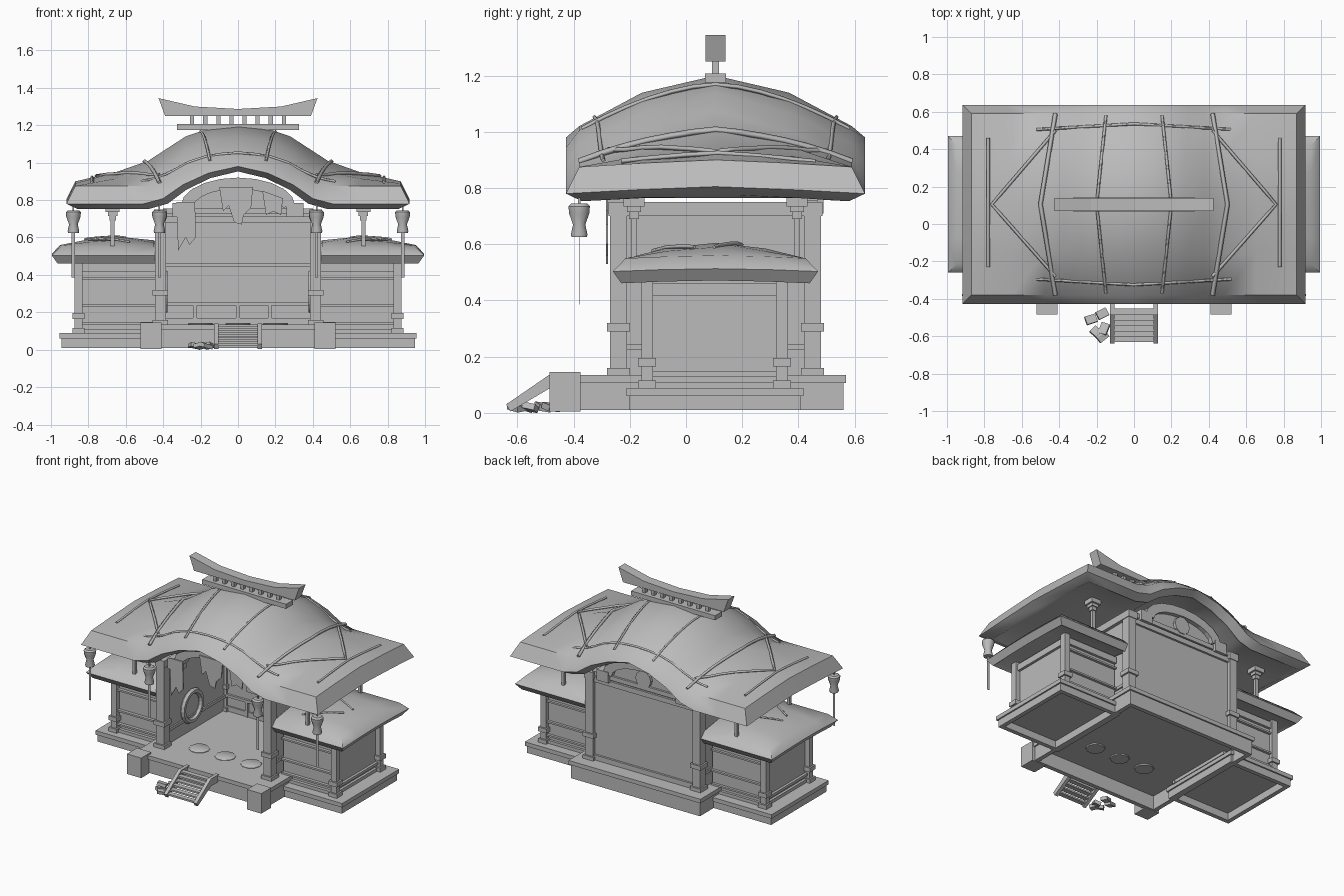
import bpy, bmesh, math, random
from mathutils import Euler

random.seed(4)
cube = bpy.data.objects.get("Cube")
if cube:
    bpy.data.objects.remove(cube)

grey = bpy.data.materials.new("plain_grey")
grey.use_nodes = True
grey.diffuse_color = (.5, .5, .5, 1)
grey.node_tree.nodes["Principled BSDF"].inputs["Base Color"].default_value = (.5, .5, .5, 1)
smooth_parts = []


def finish(name, bm, smooth=False):
    bmesh.ops.recalc_face_normals(bm, faces=bm.faces)
    mesh = bpy.data.meshes.new(name)
    bm.to_mesh(mesh)
    bm.free()
    mesh.materials.append(grey)
    obj = bpy.data.objects.new(name, mesh)
    bpy.context.collection.objects.link(obj)
    if smooth:
        smooth_parts.append(obj)


def box(name, x=0, y=0, base=0, wide=.1, deep=.1, tall=.1, tilt=(0, 0, 0), pair=False):
    """Box standing on its base height; pair adds the mirrored twin."""
    for side in ((1, -1) if pair else (1,)):
        bm = bmesh.new()
        bmesh.ops.create_cube(bm, size=1)
        bmesh.ops.scale(bm, vec=(wide, deep, tall), verts=bm.verts)
        bmesh.ops.rotate(bm, matrix=Euler(tilt).to_matrix(), verts=bm.verts)
        bmesh.ops.translate(bm, vec=(x * side, y, base + tall / 2), verts=bm.verts)
        finish(name + (("_left" if side > 0 else "_right") if pair else ""), bm)


def prism(name, outline, start, end, axis="y"):
    """Extrude a closed outline along y (points are x,z) or along x (points are y,z)."""
    bm = bmesh.new()
    place = (lambda p, d: (p[0], d, p[1])) if axis == "y" else (lambda p, d: (d, p[0], p[1]))
    near = [bm.verts.new(place(p, start)) for p in outline]
    far = [bm.verts.new(place(p, end)) for p in outline]
    bm.faces.new(near)
    bm.faces.new(far[::-1])
    for i in range(len(near)):
        bm.faces.new((near[i - 1], near[i], far[i], far[i - 1]))
    finish(name, bm)


def lathe(name, profile, x, y, sides=10):
    bm = bmesh.new()
    rings = [[bm.verts.new((x + r * math.cos(math.tau * i / sides),
                            y + r * math.sin(math.tau * i / sides), z))
              for i in range(sides)] for r, z in profile]
    for low, high in zip(rings, rings[1:]):
        for i in range(sides):
            bm.faces.new((low[i - 1], low[i], high[i], high[i - 1]))
    bm.faces.new(rings[0])
    bm.faces.new(rings[-1])
    finish(name, bm, True)


def blend(table, x):
    for (a, p), (b, q) in zip(table, table[1:]):
        if x <= b:
            return p + (q - p) * max(0, x - a) / (b - a)
    return table[-1][1]


def roof(name, xs, ys, height, soffit, drop, flare, inset, lip):
    """Curved top, flared rim, tucked lip and a soffit underneath."""
    bm = bmesh.new()
    cx, cy = (xs[0] + xs[-1]) / 2, (ys[0] + ys[-1]) / 2
    hx, hy = abs(xs[-1] - xs[0]) / 2, (ys[-1] - ys[0]) / 2

    def vert(x, y, out, z):
        return bm.verts.new((cx + (x - cx) * (1 + out / hx), cy + (y - cy) * (1 + out / hy), z))

    def grid(out, level):
        g = [[vert(x, y, out, level(x, y)) for y in ys] for x in xs]
        for i in range(len(xs) - 1):
            for j in range(len(ys) - 1):
                bm.faces.new((g[i][j], g[i + 1][j], g[i + 1][j + 1], g[i][j + 1]))
        return g

    m, n = len(xs) - 1, len(ys) - 1
    loop = ([(i, 0) for i in range(m)] + [(m, j) for j in range(n)]
            + [(i, n) for i in range(m, 0, -1)] + [(0, j) for j in range(n, 0, -1)])
    edge = [(xs[i], ys[j]) for i, j in loop]
    top, under = grid(0, height), grid(-inset - .02, soffit)
    rim = [vert(x, y, flare, height(x, y) - drop(x)) for x, y in edge]
    tuck = [vert(x, y, -inset, height(x, y) - drop(x) - lip) for x, y in edge]
    rings = [[top[i][j] for i, j in loop], rim, tuck, [under[i][j] for i, j in loop]]
    for a, b in zip(rings, rings[1:]):
        for k in range(len(loop)):
            bm.faces.new((a[k - 1], a[k], b[k], b[k - 1]))
    finish(name, bm, True)


def rod(name, path, height, radius=.009, lift=.004):
    """Thin rod laid over a roof along straight plan segments."""
    points = [path[0]]
    for (ax, ay), (bx, by) in zip(path, path[1:]):
        points += [(ax + (bx - ax) * k / 6, ay + (by - ay) * k / 6) for k in range(1, 7)]
    curve = bpy.data.curves.new(name, "CURVE")
    curve.dimensions = "3D"
    curve.bevel_depth, curve.bevel_resolution, curve.use_fill_caps = radius, 0, True
    spline = curve.splines.new("POLY")
    spline.points.add(len(points) - 1)
    for p, (x, y) in zip(spline.points, points):
        p.co = (x, y, height(x, y) + lift, 1)
    curve.materials.append(grey)
    bpy.context.collection.objects.link(bpy.data.objects.new(name, curve))


def platform(name, x, y, wide, deep, tall):
    """Hollow plinth with an overhanging floor slab."""
    box(name + "_floor", x, y, tall - .028, wide + .02, deep + .02, .028)
    for s in (-1, 1):
        box(name + "_long_wall", x, y + s * (deep / 2 - .015), .01, wide, .03, tall - .03)
        box(name + "_end_wall", x + s * (wide / 2 - .015), y, .01, .03, deep, tall - .03)


def collared_post(name, x, y, base, width, tall, collar):
    box(name, x, y, base, width, width, tall, pair=True)
    box(name + "_foot", x, y, base, width + .022, width + .022, .03, pair=True)
    box(name + "_collar", x, y, collar, width + .022, width + .022, .03, pair=True)


MID = .105  # depth of the ridge line

# Main roof
ridge = [(0, 1.2), (.15, 1.185), (.28, 1.14), (.38, 1.075), (.48, 1.01), (.65, .95), (.87, .9)]
eave = [(0, 1.02), (.15, 1.005), (.28, .96), (.38, .9), (.48, .875), (.87, .875)]


def main_drop(x):
    return .04 + .055 * min(1, abs(x) / .4)


def main_height(x, y):
    x = abs(x)
    t = min(1, abs(y - MID) / .485) ** (1.76 - min(.5, x))
    return blend(ridge, x) + (blend(eave, x) - blend(ridge, x)) * t


def main_soffit(x, y):
    return blend(eave, abs(x)) - main_drop(x) - .015


half = [p[0] for p in ridge]
roof("main_roof", [-x for x in half[:0:-1]] + half, [MID + .485 * t for t in (-1, -.54, 0, .54, 1)],
     main_height, main_soffit, main_drop, .047, .01, .027)

# Rods over the main roof
for s in (-1, 1):
    rod("roof_rib", [(.15 * s, -.37), (.2 * s, MID), (.15 * s, .58)], main_height, .008, 0)
    rod("roof_hip_rod", [(.42 * s, -.38), (.5 * s, MID), (.42 * s, .59)], main_height, .012)
    rod("roof_diagonal_rod", [(.42 * s, -.28), (.76 * s, MID), (.42 * s, .5)], main_height)
    rod("roof_side_rod", [(.78 * s, -.23), (.78 * s, .46)], main_height)
    rod("roof_cross_rod", [(-.52, MID + .4 * s), (0, MID + .43 * s), (.52, MID + .4 * s)], main_height, .008, -.002)

# Ridge ornament
box("ridge_base", 0, MID, 1.175, .65, .075, .032)
for i in range(8):
    box("ridge_peg", -.245 + .07 * i, MID, 1.2, .022, .025, .06)
prism("ridge_beam", [(-.39, 1.25), (.39, 1.25), (.425, 1.345), (.23, 1.3), (0, 1.287),
                     (-.23, 1.3), (-.425, 1.345)], MID - .035, MID + .035)

# Wing roofs
wing_ridge = [(.4, .58), (.65, .605), (.8, .59), (.95, .56)]


def wing_height(x, y):
    top = blend(wing_ridge, abs(x))
    return top - (top - .55) * min(1, abs(y - MID) / .32) ** 1.7


for s in (-1, 1):
    roof("wing_roof", [s * x for x in (.45, .65, .8, .95)], [MID + .32 * t for t in (-1, -.55, 0, .55, 1)],
         wing_height, lambda x, y: .475, lambda x: .047, .045, -.015, .042)
    rod("wing_roof_rod", [(.58 * s, -.12), (.8 * s, .03)], wing_height, .007)
    rod("wing_roof_rod", [(.6 * s, .2), (.82 * s, .1)], wing_height, .007)

# Plinths, corner blocks, stairs, rubble
platform("hall_plinth", 0, .08, 1, .96, .135)
for s in (-1, 1):
    platform("wing_plinth", .7 * s, .103, .49, .61, .088)
box("corner_block", .465, -.43, .005, .11, .11, .14, pair=True)
for s in (-1, 1):
    prism("stair_stringer", [(-.39, .14), (-.48, .14), (-.64, .03), (-.625, .005), (-.48, .09), (-.39, .09)],
          .115 * s - .012, .115 * s + .012, "x")
for i in range(6):
    box("stair_tread", 0, -.615 + .029 * i, .022 + .02 * i, .21, .034, .012)
for x, y in ((-.23, -.51), (-.17, -.48), (-.16, -.56), (-.2, -.58), (-.17, -.6)):
    box("rubble", x, y, .01, .06, .045, .022, [random.uniform(-.3, .3), .2, random.uniform(0, 3)])

# Main hall frame
for y in (-.24, .45):
    collared_post("hall_post", .415, y, .13, .06, .62, .29)
    box("arch_foot", .305, y, .71, .09, .08, .075, pair=True)
box("hall_side_wall", .415, MID, .13, .025, .66, .6, pair=True)
box("hall_top_plate", .415, MID, .7, .07, .76, .05, pair=True)
box("hall_side_rail", .415, MID, .225, .045, .66, .02, pair=True)
box("hall_back_wall", 0, .445, .13, .8, .02, .6)
for base, tall in ((.135, .035), (.68, .035), (.725, .03)):
    box("back_wall_beam", 0, .447, base, .8, .045, tall)
for base in (.235, .445):
    box("inner_wall_rail", 0, .43, base, .8, .02, .018)
for x in (-.23, 0, .17):
    box("inner_wall_stud", x, .43, .135, .02, .02, .11)

# Arched gables at both ends of the hall
arc = [math.pi * i / 10 for i in range(11)]
for name, y in (("front_arch", -.24), ("back_arch", .45)):
    outer = [(.305 * math.cos(a), .77 + .15 * math.sin(a)) for a in arc]
    inner = [(.24 * math.cos(a), .76 + .1 * math.sin(a)) for a in arc]
    for i in range(10):
        prism(name, [outer[i], outer[i + 1], inner[i + 1], inner[i]], y - .035, y + .035)
prism("back_gable_panel", [(.27 * math.cos(a), .75 + .14 * math.sin(a)) for a in arc], .44, .455)
prism("gable_medallion", [(.06 * math.cos(2 * a), .8 + .06 * math.sin(2 * a)) for a in arc[:-1]], .425, .475)

# Torn cloth hanging from the front arch
cloths = {
    "centre_cloth": [(-.1, .87), (.08, .87), (.07, .76), (.03, .72), (.02, .67), (-.02, .68), (-.05, .77), (-.08, .74)],
    "right_cloth": [(-.33, .79), (-.23, .79), (-.225, .6), (-.26, .56), (-.28, .6), (-.32, .53)],
    "left_cloth": [(.13, .85), (.24, .81), (.23, .72), (.19, .74), (.15, .72)]}
for name, outline in cloths.items():
    prism(name, outline, -.285, -.277)

# Hall interior: round wall frames and floor cushions
for s in (-1, 1):
    bpy.ops.mesh.primitive_torus_add(major_segments=20, minor_segments=6, major_radius=.1, minor_radius=.02,
                                     location=(.395 * s, MID - .05, .31), rotation=(0, math.pi / 2, 0))
    bpy.context.object.name = "round_wall_frame"
    bpy.context.object.data.materials.append(grey)
for x in (-.2, 0, .2):
    lathe("floor_cushion", [(.06, .1), (.068, .115), (.068, .138), (.06, .144)], x, -.14)

# Wings
box("wing_wall", .64, MID, .085, .4, .46, .41, pair=True)
for y in (-.138, .342):
    collared_post("wing_post", .852, y, .085, .042, .4, .165)
    for base, tall in ((.085, .025), (.135, .012), (.23, .012), (.375, .012), (.415, .045)):
        box("wing_rail", .645, y, base, .41, .022, tall, pair=True)
for base, tall in ((.085, .025), (.13, .018), (.415, .045)):
    box("wing_end_rail", .847, MID, base, .022, .48, tall, pair=True)

# Roof struts with stepped heads
for y in (-.185, .395):
    box("roof_strut", .67, y, .53, .022, .022, .24, pair=True)
    for base, width in ((.69, .035), (.715, .05), (.735, .075)):
        box("strut_head", .67, y, base, width, width, .03, pair=True)

# Hanging lanterns with paper streamers
shape = [(.03, .745), (.04, .735), (.038, .71), (.023, .67), (.031, .635), (.029, .625)]
for x in (-.88, -.42, .42, .88):
    lathe("lantern", shape, x, -.38)
    box("lantern_cord", x, -.38, .74, .008, .008, .05)
    box("lantern_streamer", x, -.38, .385, .018, .001, .24)

# Smooth shading with sharp edges kept
bpy.ops.object.select_all(action="DESELECT")
for obj in smooth_parts:
    obj.select_set(True)
bpy.context.view_layer.objects.active = smooth_parts[0]
bpy.ops.object.shade_smooth_by_angle(angle=math.radians(45))
